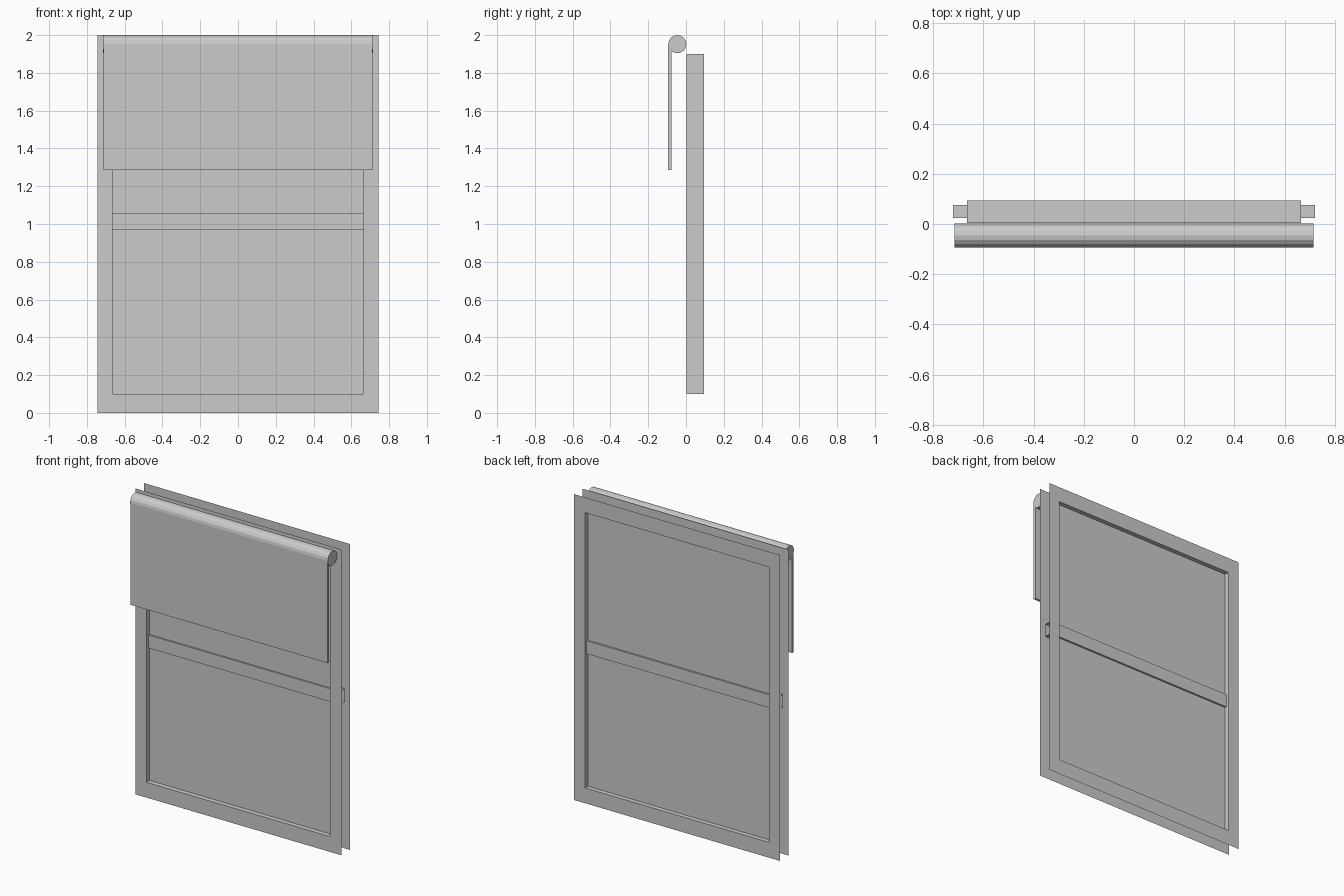
import bpy, bmesh, math
from mathutils import Matrix, Vector

if "Cube" in bpy.data.objects:
    bpy.data.objects.remove(bpy.data.objects["Cube"])

W, Z0, Z1 = 0.665, 0.10, 1.90      # window opening
FRONT, BACK = 0.003, 0.094         # frame depth


def make(name, bm):
    bmesh.ops.remove_doubles(bm, verts=bm.verts, dist=1e-5)
    mesh = bpy.data.meshes.new(name)
    bm.to_mesh(mesh)
    bm.free()
    obj = bpy.data.objects.new(name, mesh)
    bpy.context.collection.objects.link(obj)
    return obj


def box(name, x, y0, y1, z0, z1, open_ends=False):
    bm = bmesh.new()
    m = Matrix.Translation((0, (y0 + y1) / 2, (z0 + z1) / 2)) @ Matrix.Diagonal((2 * x, y1 - y0, z1 - z0, 1))
    bmesh.ops.create_cube(bm, size=1, matrix=m)
    if open_ends:
        bm.normal_update()
        ends = [f for f in bm.faces if abs(f.normal.x) > 0.9]
        bmesh.ops.delete(bm, geom=ends, context='FACES')
    return make(name, bm)


def ring(bm, x, z0, z1, y):
    return [bm.verts.new(p) for p in ((-x, y, z0), (x, y, z0), (x, y, z1), (-x, y, z1))]


# Frame: thin front and back plates joined only by the inner reveal
bm = bmesh.new()
loops = [ring(bm, 0.745, 0, 2, FRONT), ring(bm, W, Z0, Z1, FRONT),
         ring(bm, W, Z0, Z1, BACK), ring(bm, 0.745, 0, 2, BACK)]
for a, b in zip(loops, loops[1:]):
    for i in range(4):
        j = (i + 1) % 4
        bm.faces.new((a[i], a[j], b[j], b[i]))
make("window_frame", bm)

# Middle rail, an open-ended tube poking through the reveal
box("middle_rail", 0.72, 0.024, 0.076, 0.97, 1.055, open_ends=True)

# Glass panes above and below the rail
box("lower_glass", W, 0.035, 0.064, Z0, 0.97, open_ends=True)
box("upper_glass", W, 0.035, 0.064, 1.055, Z1, open_ends=True)

# Roller and hanging blind
R = 0.048
bm = bmesh.new()
bmesh.ops.create_cone(bm, cap_ends=True, segments=16, radius1=R, radius2=R, depth=1.43,
                      matrix=Matrix.Translation((0, -0.046, 2 - R)) @ Matrix.Rotation(math.pi / 2, 4, 'Y'))
make("blind_roller", bm)
box("blind_sheet", 0.713, -0.094, -0.078, 1.285, 2 - R)
